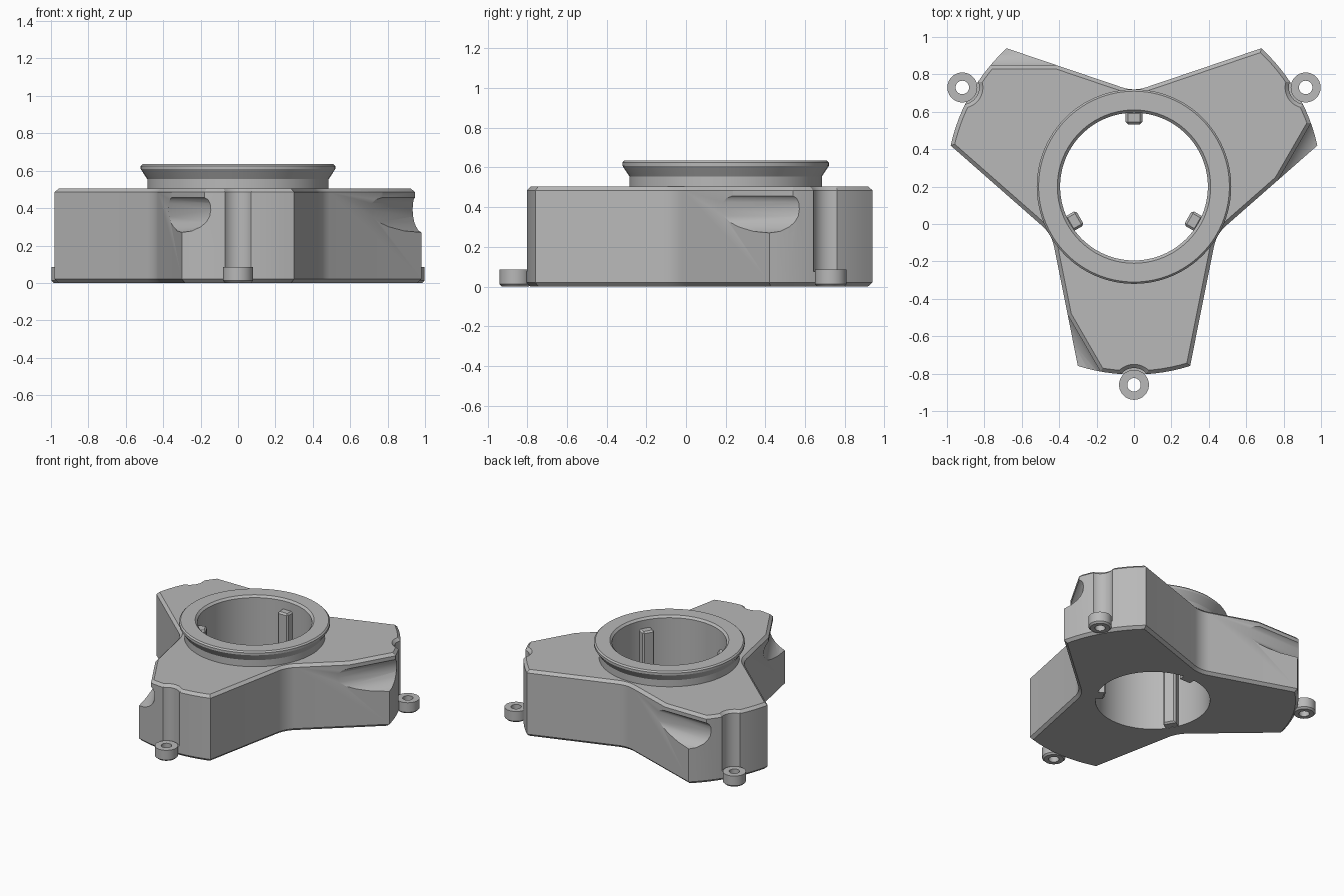
import bpy, bmesh, math
from mathutils import Matrix, Vector

if "Cube" in bpy.data.objects:
    bpy.data.objects.remove(bpy.data.objects["Cube"], do_unlink=True)

HUB = Vector((0, 0.2, 0))       # hub axis
THIRDS = [Matrix.Rotation(math.radians(120 * k), 4, 'Z') for k in range(3)]
HOLE_R, TOP, CHAMFER = 0.395, 0.505, 0.02
LUG_Y = -1.06

grey = bpy.data.materials.new("matte_grey")
grey.use_nodes = True
grey.diffuse_color = (0.48, 0.48, 0.48, 1)
grey.node_tree.nodes["Principled BSDF"].inputs["Base Color"].default_value = grey.diffuse_color


def make(name, bm):
    bmesh.ops.recalc_face_normals(bm, faces=bm.faces)
    mesh = bpy.data.meshes.new(name)
    bm.to_mesh(mesh)
    bm.free()
    mesh.materials.append(grey)
    ob = bpy.data.objects.new(name, mesh)
    ob.location = HUB
    bpy.context.collection.objects.link(ob)
    return ob


def smooth(ob, angle=30):
    bpy.ops.object.select_all(action='DESELECT')
    ob.select_set(True)
    bpy.context.view_layer.objects.active = ob
    bpy.ops.object.shade_smooth_by_angle(angle=math.radians(angle))


def prism(bm, points, offset):
    """Extrude a closed outline along offset."""
    face = bm.faces.new([bm.verts.new(p) for p in points])
    out = bmesh.ops.extrude_face_region(bm, geom=[face])["geom"]
    bmesh.ops.translate(bm, vec=offset, verts=[g for g in out if isinstance(g, bmesh.types.BMVert)])


def lathe(bm, profile, n, matrix=Matrix(), closed=True):
    """Revolve (radius, z) points around z; open profiles are capped."""
    rings = [[bm.verts.new(matrix @ Vector((r * math.cos(math.tau * i / n), r * math.sin(math.tau * i / n), z)))
              for i in range(n)] for r, z in profile]
    pairs = list(zip(rings, rings[1:]))
    if closed:
        pairs.append((rings[-1], rings[0]))
    else:
        bm.faces.new(rings[0])
        bm.faces.new(rings[-1])
    for a, b in pairs:
        for i in range(n):
            j = (i + 1) % n
            bm.faces.new((a[i], a[j], b[j], b[i]))


# Body outline: curved arm end followed by a rounded inner corner, three times
END_R, END_HALF, INNER, FILLET, LEAN = 1.005, math.asin(0.3 / 1.005), 0.52, 0.2, math.radians(18)
outline = []
for rot in THIRDS:
    for i in range(13):
        a = -math.pi / 2 + END_HALF * (i / 6 - 1)
        outline.append(rot @ Vector((END_R * math.cos(a), END_R * math.sin(a), 0)))
    for i in range(9):
        a = math.radians(-30)
        t = LEAN * (i / 4 - 1)
        inward = Vector((math.cos(a), math.sin(a), 0))
        side = Vector((-math.sin(a), math.cos(a), 0))
        p = inward * (INNER + FILLET * (1 - math.cos(t))) + side * FILLET * math.sin(t)
        outline.append(rot @ p)
bm = bmesh.new()
prism(bm, outline, (0, 0, TOP))
rim = [e for e in bm.edges if abs(e.verts[0].co.z - e.verts[1].co.z) < 1e-5]
bmesh.ops.bevel(bm, geom=rim, offset=CHAMFER, segments=1, affect='EDGES')
body = make("body", bm)

# Cutter: centre hole, bolt channels and corner scoops
bm = bmesh.new()
lathe(bm, [(HOLE_R, -0.1), (HOLE_R, 0.8)], 96, closed=False)
scoop = [(-0.4, 0.27), (-0.09, 0.27), (-0.05, 0.278), (-0.015, 0.3), (0.008, 0.325),
         (0.022, 0.355), (0.027, 0.39), (0.024, 0.425), (0.015, 0.445), (0, 0.457),
         (0, TOP - CHAMFER), (CHAMFER + 0.015, TOP + 0.015), (-0.4, TOP + 0.015)]
for rot in THIRDS:
    lathe(bm, [(0.09, 0.075), (0.09, TOP - CHAMFER), (0.125, TOP + 0.015)], 48,
          rot @ Matrix.Translation((0, LUG_Y, 0)), closed=False)
    prism(bm, [rot @ Vector((-1.2, 0.65 - d, z)) for d, z in scoop], rot @ Vector((1.05, 0, 0)))
cutter = make("cutter", bm)
cutter.hide_render = True
bpy.context.view_layer.objects.active = body
mod = body.modifiers.new("cuts", 'BOOLEAN')
mod.operation, mod.solver, mod.object = 'DIFFERENCE', 'EXACT', cutter
bpy.ops.object.modifier_apply(modifier=mod.name)
bpy.data.objects.remove(cutter, do_unlink=True)
smooth(body)

# Flared collar on top
bm = bmesh.new()
lathe(bm, [(HOLE_R, TOP), (0.485, TOP), (0.485, 0.555), (0.52, 0.608), (0.52, 0.625),
           (0.51, 0.635), (0.41, 0.635), (HOLE_R, 0.62)], 96)
smooth(make("collar", bm), 25)

for k, rot in enumerate(THIRDS):
    # Screw lug at each arm end
    bm = bmesh.new()
    lathe(bm, [(0.036, 0), (0.068, 0), (0.08, 0.012), (0.08, 0.085), (0.036, 0.085)], 48,
          rot @ Matrix.Translation((0, LUG_Y, 0)))
    smooth(make(f"screw_lug_{k + 1}", bm))

    # Locating key inside the hole
    bm = bmesh.new()
    bmesh.ops.create_cube(bm, size=1, matrix=Matrix.Translation((0, 0.368, 0.281)) @ Matrix.Diagonal((0.09, 0.07, 0.558, 1)))
    edges = [e for e in bm.edges if all(v.co.z > 0.5 for v in e.verts) or all(v.co.y < 0.36 for v in e.verts)]
    bmesh.ops.bevel(bm, geom=edges, offset=0.012, segments=1, affect='EDGES')
    bm.transform(rot)
    make(f"locating_key_{k + 1}", bm)
